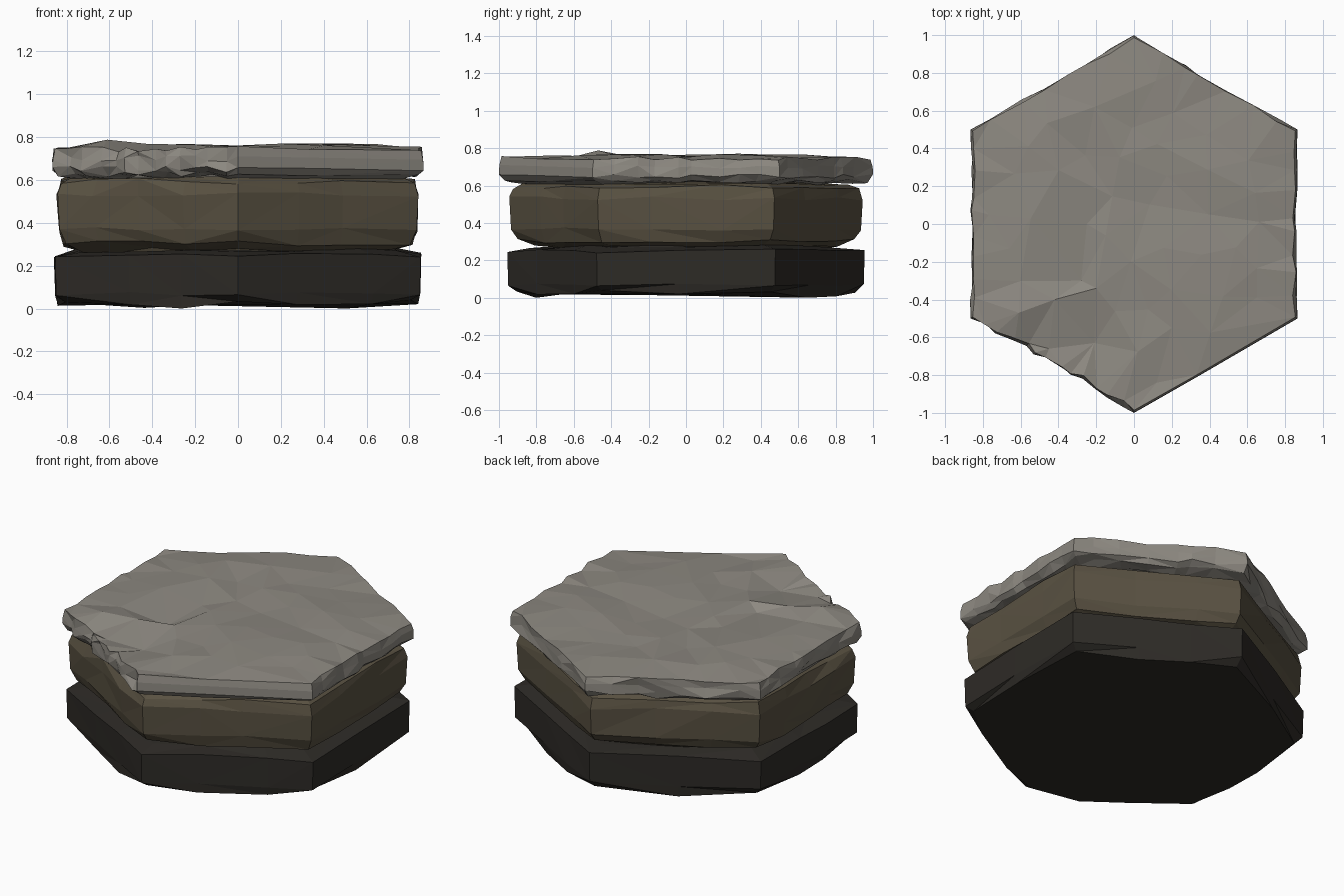
import bpy, bmesh, math, random
from mathutils import Vector
from mathutils.geometry import delaunay_2d_cdt

if "Cube" in bpy.data.objects:
    bpy.data.objects.remove(bpy.data.objects["Cube"])


def outline(segments):
    """Hexagon with points on the y axis; each edge has its own segment count."""
    corners = [Vector((math.sin(math.radians(60 * k)), math.cos(math.radians(60 * k)))) for k in range(6)]
    pts = []
    for k, n in enumerate(segments):
        a, b = corners[k], corners[(k + 1) % 6]
        for i in range(n):
            t = i / n
            if 0 < i:
                t += random.uniform(-0.25, 0.25) / n
            pts.append((a.lerp(b, t), k, i == 0))
    return pts


def slab(name, color, segments, rough, profile, y_scale, dz, peaks, bumps, bump_z):
    """Rock layer: stacked jittered hexagon rings with a faceted top cap.
    Profile rows are (scale, z, corner inset, corner lift)."""
    base = outline(segments)
    n = len(base)
    bm = bmesh.new()
    rings = []
    for scale, z, cut, lift in profile:
        ring = []
        for p, edge, corner in base:
            inset = cut if corner else random.uniform(0, rough[edge])
            q = p * scale * (1 - inset)
            amp = dz * (0.4 + 0.6 * min(1, rough[edge] / 0.05))
            zz = z + random.uniform(-amp, amp) + (lift if corner else 0)
            ring.append(bm.verts.new((q.x, q.y * y_scale, max(0, zz))))
        rings.append(ring)
    bm.faces.new(list(reversed(rings[0])))
    for lo, hi in zip(rings, rings[1:]):
        for i in range(n):
            j = (i + 1) % n
            if random.random() < 0.5:
                tris = ((lo[i], lo[j], hi[j]), (lo[i], hi[j], hi[i]))
            else:
                tris = ((lo[i], lo[j], hi[i]), (lo[j], hi[j], hi[i]))
            for t in tris:
                bm.faces.new(t)

    # Faceted cap: scattered interior points joined to the rim
    rim = rings[-1]
    inner = [Vector(p) for p in peaks]
    tries = 0
    while len(inner) < bumps + len(peaks) and tries < 3000:
        tries += 1
        a, r = random.uniform(0, math.tau), 0.78 * math.sqrt(random.random())
        p = Vector((r * math.cos(a), r * math.sin(a), bump_z + random.uniform(-0.012, 0.014)))
        if all((p.xy - q.xy).length > 0.15 for q in inner):
            inner.append(p)
    flat = [v.co.xy for v in rim] + [p.xy for p in inner]
    edges = [(i, (i + 1) % n) for i in range(n)]
    co, _, tris, orig, _, _ = delaunay_2d_cdt(flat, edges, [], 1, 1e-5)
    verts = []
    for i, c in enumerate(co):
        k = orig[i][0] if orig[i] else n
        verts.append(rim[k] if k < n else bm.verts.new((c.x, c.y, inner[k - n].z)))
    for t in tris:
        bm.faces.new([verts[i] for i in t])
    bmesh.ops.recalc_face_normals(bm, faces=bm.faces)

    mesh = bpy.data.meshes.new(name)
    bm.to_mesh(mesh)
    bm.free()
    mat = bpy.data.materials.new(name + "_stone")
    mat.diffuse_color = (*color, 1)
    mat.use_nodes = True
    mat.node_tree.nodes["Principled BSDF"].inputs["Base Color"].default_value = mat.diffuse_color
    mesh.materials.append(mat)
    obj = bpy.data.objects.new(name, mesh)
    bpy.context.collection.objects.link(obj)
    return obj


random.seed(7)

# Dark bottom layer: worn lower corners
slab("bottom_layer", (0.027, 0.024, 0.020), [3, 2, 3, 3, 3, 2], [0.02, 0.015, 0.015, 0.02, 0.02, 0.015],
     [(0.98, 0.010, 0.05, 0.028), (0.995, 0.07, 0.015, 0.0), (0.995, 0.25, 0.01, 0.0),
      (0.86, 0.273, 0.0, 0.0)],
     0.97, 0.02, [], 6, 0.277)

# Brown middle layer: undercut below
slab("middle_layer", (0.100, 0.083, 0.054), [3, 3, 3, 4, 4, 3],
     [0.025, 0.02, 0.025, 0.04, 0.03, 0.025],
     [(0.84, 0.270, 0.01, 0.0), (0.945, 0.302, 0.02, 0.0), (0.972, 0.365, 0.01, 0.0),
      (0.98, 0.53, 0.008, 0.0), (0.962, 0.595, 0.01, 0.0), (0.89, 0.615, 0.0, 0.0)],
     0.972, 0.018, [], 6, 0.62)

# Grey top layer: chipped rim, shallow crack towards the front left
crack = [(-0.25, 0, 0.742), (-0.28, -0.3, 0.725), (-0.15, -0.06, 0.762), (-0.21, -0.63, 0.715),
         (-0.42, -0.4, 0.768), (-0.45, -0.66, 0.73), (-0.61, -0.47, 0.788), (0.12, -0.84, 0.738),
         (-0.2, -0.34, 0.765), (0.2, -0.55, 0.757)]
slab("top_layer", (0.265, 0.248, 0.218), [7, 9, 2, 13, 9, 7],
     [0.025, 0.025, 0.004, 0.045, 0.03, 0.025],
     [(0.89, 0.612, 0.0, 0.0), (0.97, 0.624, 0.0, 0.0), (1.004, 0.650, 0.004, 0.0),
      (1.002, 0.70, 0.004, 0.0), (0.994, 0.745, 0.008, 0.0)],
     1.0, 0.016, crack, 36, 0.757)
